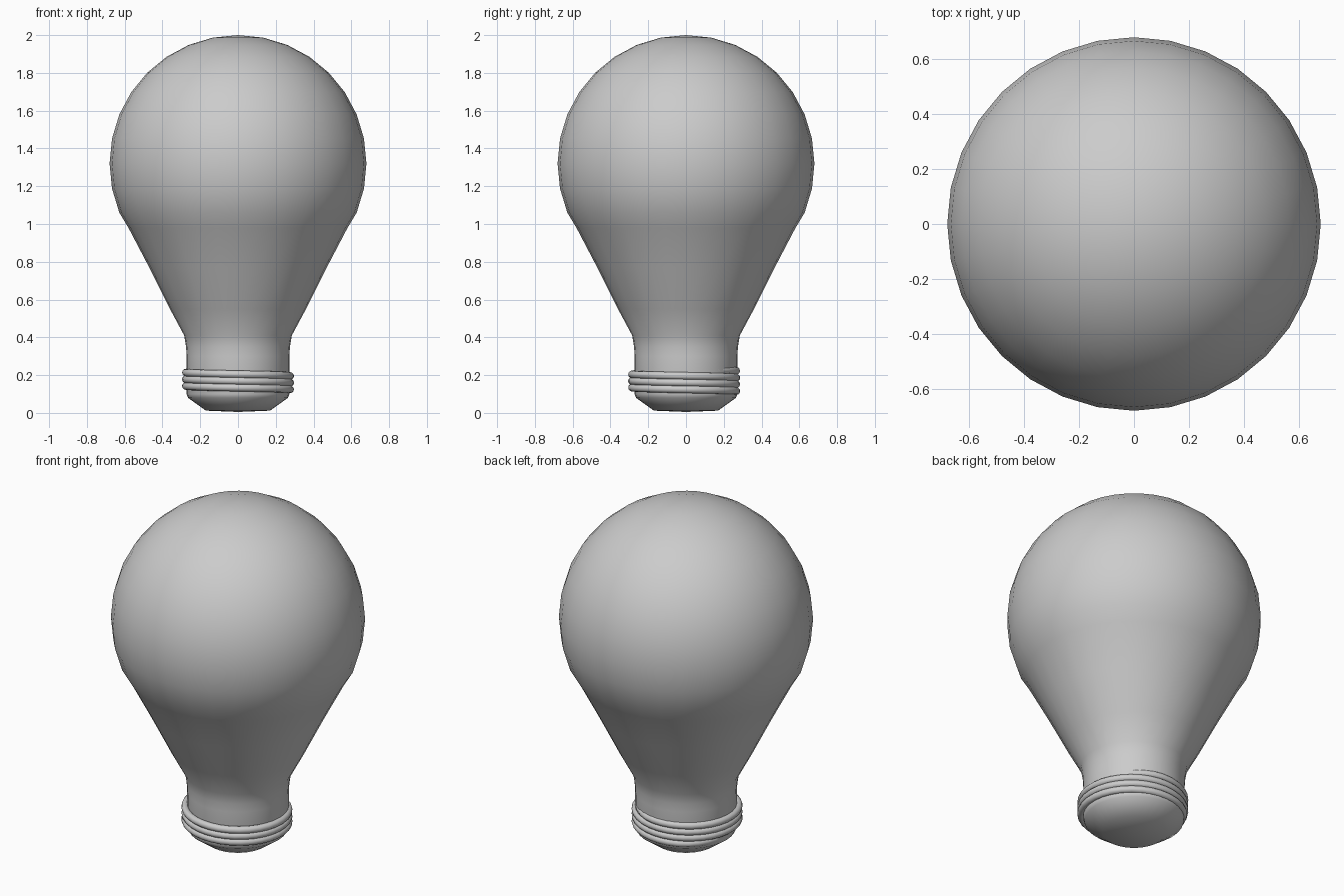
import bpy
import bmesh
import math
from mathutils import Matrix, Vector

cube = bpy.data.objects.get("Cube")
if cube:
    bpy.data.objects.remove(cube, do_unlink=True)

grey = bpy.data.materials.new("plain_grey")
grey.use_nodes = True
colour = (0.6, 0.6, 0.6, 1)
grey.diffuse_color = colour
grey.node_tree.nodes["Principled BSDF"].inputs["Base Color"].default_value = colour


def finish(name, bm):
    bmesh.ops.recalc_face_normals(bm, faces=bm.faces)
    mesh = bpy.data.meshes.new(name)
    bm.to_mesh(mesh)
    bm.free()
    mesh.materials.append(grey)
    mesh.shade_smooth()
    obj = bpy.data.objects.new(name, mesh)
    bpy.context.collection.objects.link(obj)
    return obj


# Glass bulb, neck and contact cap: one lathed profile
R, CENTRE, SIDES = 0.68, 1.32, 32
profile = [(0, 0.005), (0.17, 0.012), (0.265, 0.08), (0.272, 0.1), (0.272, 0.3),
           (0.275, 0.35), (0.285, 0.41), (0.36, 0.55), (0.47, 0.77), (0.58, 0.98)]
for k in range(-2, 9):
    a = k * math.pi / 16
    profile.append((R * math.cos(a) if k < 8 else 0, CENTRE + R * math.sin(a)))

bm = bmesh.new()
verts = [bm.verts.new((r, 0, z)) for r, z in profile]
edges = [bm.edges.new(pair) for pair in zip(verts, verts[1:])]
bmesh.ops.spin(bm, geom=verts + edges, cent=(0, 0, 0), axis=(0, 0, 1),
               angle=math.tau, steps=SIDES, use_merge=True)
bmesh.ops.remove_doubles(bm, verts=bm.verts, dist=0.0005)
finish("bulb_body", bm)

# Screw thread: a round tube swept down a helix, ends sinking into the neck
START, END = math.radians(30), math.radians(171) + 3 * math.tau
STEPS, TUBE = 110, 0.02
bm = bmesh.new()
rings = []
for i in range(STEPS + 1):
    t = i / STEPS
    a = START + (END - START) * t
    radius = 0.277 - 0.025 * max(0, 1 - min(t, 1 - t) * 25)
    z = 0.228 - 0.12 * t
    out = Vector((math.cos(a), math.sin(a), 0))
    ring = []
    for j in range(12):
        b = math.tau * j / 12
        p = out * (radius + TUBE * math.cos(b))
        ring.append(bm.verts.new((p.x, p.y - 0.01, z + TUBE * math.sin(b))))
    rings.append(ring)
for lower, upper in zip(rings, rings[1:]):
    for j in range(12):
        k = (j + 1) % 12
        bm.faces.new((lower[j], lower[k], upper[k], upper[j]))
bm.faces.new(rings[0])
bm.faces.new(rings[-1])
finish("screw_thread", bm)
